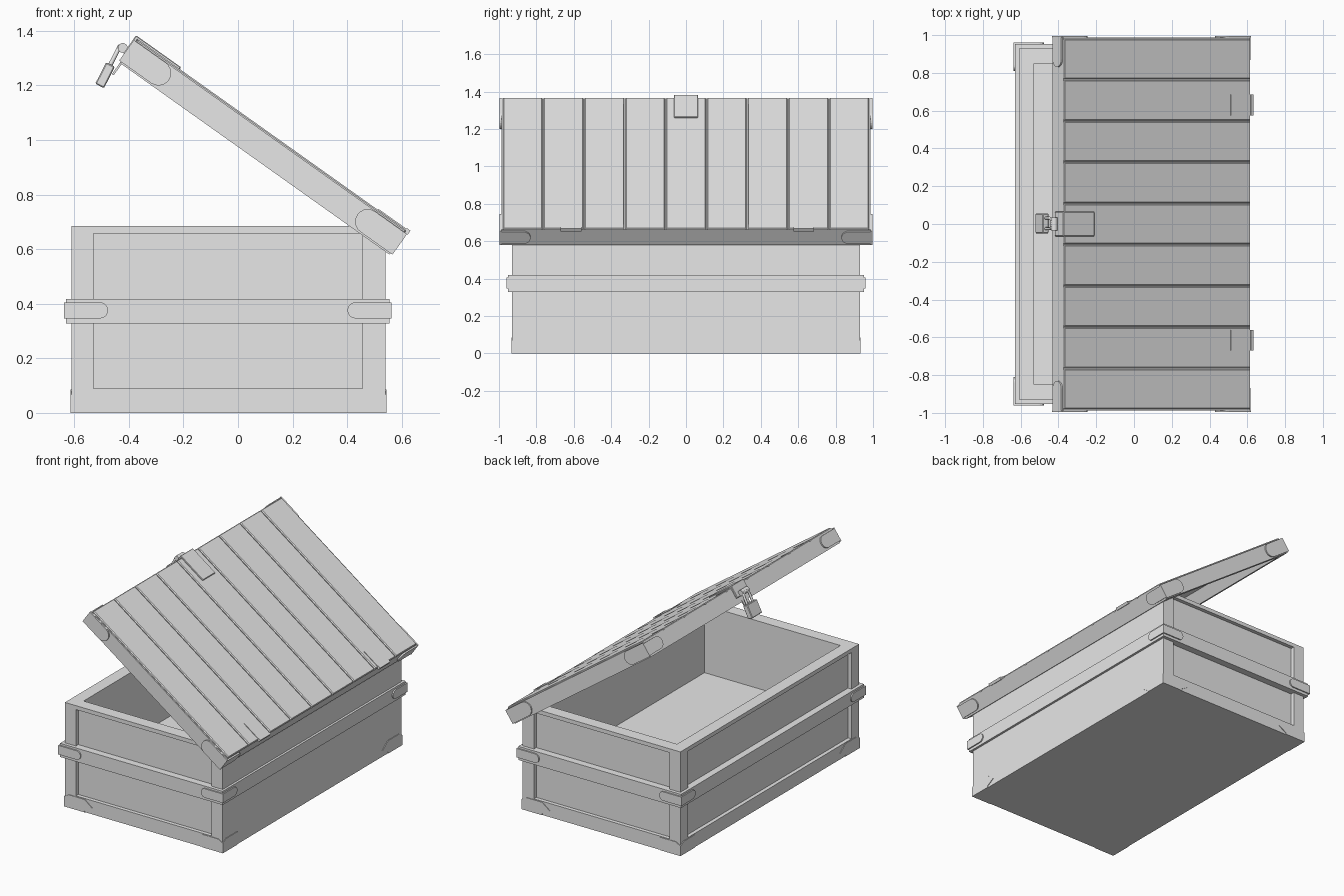
import bpy, bmesh, math
from mathutils import Vector, Matrix

if "Cube" in bpy.data.objects:
    bpy.data.objects.remove(bpy.data.objects["Cube"])

mat = bpy.data.materials.new("plain_grey")
mat.diffuse_color = (0.8, 0.8, 0.8, 1)
mat.use_nodes = True
mat.node_tree.nodes["Principled BSDF"].inputs["Base Color"].default_value = mat.diffuse_color

# Lid frame: origin at the lower back edge, local -x runs up the slope
LID = Matrix.Translation((0.555, 0, 0.58)) @ Matrix.Rotation(math.radians(35.4), 4, 'Y')
WORLD = Matrix.Identity(4)


def finish(name, bm, m):
    bm.transform(m)
    bmesh.ops.recalc_face_normals(bm, faces=bm.faces)
    me = bpy.data.meshes.new(name)
    bm.to_mesh(me)
    bm.free()
    me.materials.append(mat)
    ob = bpy.data.objects.new(name, me)
    bpy.context.collection.objects.link(ob)
    return ob


def box(name, x, y, z, m=WORLD, bevel=0):
    bm = bmesh.new()
    bmesh.ops.create_cube(bm, size=1)
    for v in bm.verts:
        for i, r in enumerate((x, y, z)):
            v.co[i] = r[0] if v.co[i] < 0 else r[1]
    if bevel:
        bmesh.ops.bevel(bm, geom=bm.edges[:], offset=bevel, segments=1, affect='EDGES')
    return finish(name, bm, m)


def ring(name, x, y, z, t, m=WORLD):
    """Rectangular frame standing on z, wall thickness t."""
    bm = bmesh.new()
    loops = []
    for h in z:
        for d in (0, t):
            a, b, c, e = x[0] + d, x[1] - d, y[0] + d, y[1] - d
            loops.append([bm.verts.new(p) for p in ((a, c, h), (b, c, h), (b, e, h), (a, e, h))])
    lo, li, to, ti = loops
    for p, q in ((lo, li), (li, ti), (ti, to), (to, lo)):
        for i in range(4):
            j = (i + 1) % 4
            bm.faces.new((p[i], p[j], q[j], q[i]))
    return finish(name, bm, m)


def plate(name, profile, origin, axis, normal, t, m=WORLD):
    """Extrude a flat (along, up) profile outwards by t."""
    o, a, n = Vector(origin), Vector(axis), Vector(normal)
    bm = bmesh.new()
    vs = [bm.verts.new(o + a * s + Vector((0, 0, h))) for s, h in profile]
    face = bm.faces.new(vs)
    out = bmesh.ops.extrude_face_region(bm, geom=[face])
    bmesh.ops.translate(bm, vec=n * t, verts=[v for v in out['geom'] if isinstance(v, bmesh.types.BMVert)])
    return finish(name, bm, m)


def tongue(length, z0, z1, n=10):
    r, c = (z1 - z0) / 2, (z0 + z1) / 2
    arc = [(length - r + r * math.cos(t), c + r * math.sin(t))
           for t in (-math.pi / 2 + math.pi * i / n for i in range(n + 1))]
    return [(0, z0)] + arc + [(0, z1)]


def corner_plates(name, x, y, prof_x, prof_y, t, m=WORLD):
    """A pair of plates wrapped round each of the four corners."""
    for i, sx in enumerate((-1, 1)):
        for sy in (-1, 1):
            cy = y[0] if sy < 0 else y[1]
            plate(name + "_side", prof_x, (x[i] + sx * t, cy, 0), (-sx, 0, 0), (0, sy, 0), t, m)
            plate(name + "_end", prof_y, (x[i], cy + sy * t, 0), (0, -sy, 0), (sx, 0, 0), t, m)


# Hollow chest body and its raised floor
ring("chest_walls", (-0.585, 0.54), (-0.905, 0.905), (0, 0.684), 0.055)
box("back_wall_lining", (0.46, 0.50), (-0.86, 0.86), (0.2, 0.684))
box("chest_floor", (-0.55, 0.50), (-0.87, 0.87), (0, 0.24))

# Raised posts and rails around the recessed panels
for s in (-1, 1):
    yr = tuple(sorted((s * 0.905, s * 0.93)))
    for nm, xr, zr in (("side_post", (-0.61, -0.53), (0, 0.684)),
                       ("side_post", (0.457, 0.54), (0, 0.684)),
                       ("side_rail", (-0.53, 0.457), (0, 0.09)),
                       ("side_rail", (-0.53, 0.457), (0.658, 0.684))):
        box(nm, xr, yr, zr)
    box("front_post", (-0.61, -0.585), tuple(sorted((s * 0.85, s * 0.905))), (0, 0.684))
for zr in ((0, 0.09), (0.658, 0.684)):
    box("front_rail", (-0.61, -0.585), (-0.85, 0.85), zr)

# Band round the middle with rounded corner clips
ring("middle_band", (-0.63, 0.555), (-0.952, 0.952), (0.328, 0.418), 0.06)
corner_plates("band_clip", (-0.63, 0.555), (-0.952, 0.952),
              tongue(0.162, 0.346, 0.405), tongue(0.15, 0.346, 0.405), 0.008)

# Pointed foot brackets
foot = [(0, 0), (0.15, 0), (0.15, 0.01), (0.205, 0.042), (0.15, 0.085), (0.035, 0.085), (0, 0.065)]
corner_plates("foot_bracket", (-0.61, 0.54), (-0.93, 0.93), foot, foot, 0.004)

# Hollow lid: rim, deck and planks
ring("lid_rim", (-1.21, 0), (-0.987, 0.987), (0, 0.1), 0.05, LID)
box("lid_deck", (-1.18, -0.03), (-0.95, 0.95), (0.082, 0.099), LID)
pitch = 1.964 / 9
for i in range(9):
    y0 = -0.982 + i * pitch
    box("lid_plank", (-1.21, 0.0), (y0 + 0.003, y0 + pitch - 0.003), (0.088, 0.109), LID, 0.005)
corner_plates("lid_clip", (-1.21, 0), (-0.987, 0.987),
              tongue(0.19, 0.006, 0.098), tongue(0.165, 0.012, 0.092), 0.009, LID)

# Hinges at the back edge
for y in (-0.615, 0.63):
    box("hinge_leaf", (-0.13, 0.008), (y - 0.055, y + 0.055), (0.105, 0.113), LID)
    box("hinge_knuckle", (-0.004, 0.012), (y - 0.055, y + 0.055), (0.098, 0.116), LID)

# Hasp folded over the upper edge
box("hasp_top", (-1.222, -1.02), (-0.065, 0.065), (0.105, 0.117), LID, 0.003)
box("hasp_front", (-1.222, -1.208), (-0.065, 0.065), (0.035, 0.115), LID, 0.003)
box("hasp_prong", (-1.212, -1.204), (-0.03, 0.03), (-0.05, 0.01), LID)


def cylinder(name, c, r, depth):
    bm = bmesh.new()
    bmesh.ops.create_cone(bm, cap_ends=True, segments=16, radius1=r, radius2=r, depth=depth)
    return finish(name, bm, Matrix.Translation(c) @ Matrix.Rotation(math.pi / 2, 4, 'X'))


cylinder("hasp_pin", (-0.422, 0, 1.337), 0.018, 0.07)

# Hanging padlock with its shackle
LOCK = Matrix.Translation((-0.487, 0.003, 1.237)) @ Matrix.Rotation(math.radians(27), 4, 'Y')
box("padlock_body", (-0.018, 0.018), (-0.052, 0.052), (-0.044, 0.044), LOCK, 0.004)
cu = bpy.data.curves.new("padlock_shackle", 'CURVE')
cu.dimensions = '3D'
cu.bevel_depth = 0.008
cu.bevel_resolution = 2
pts = [(0, -0.028, 0.04)] + [(0, -0.028 * math.cos(math.pi * i / 8), 0.09 + 0.028 * math.sin(math.pi * i / 8))
                             for i in range(9)] + [(0, 0.028, 0.04)]
sp = cu.splines.new('POLY')
sp.points.add(len(pts) - 1)
for p, co in zip(sp.points, pts):
    p.co = (*(LOCK @ Vector(co)), 1)
cu.materials.append(mat)
bpy.context.collection.objects.link(bpy.data.objects.new("padlock_shackle", cu))
